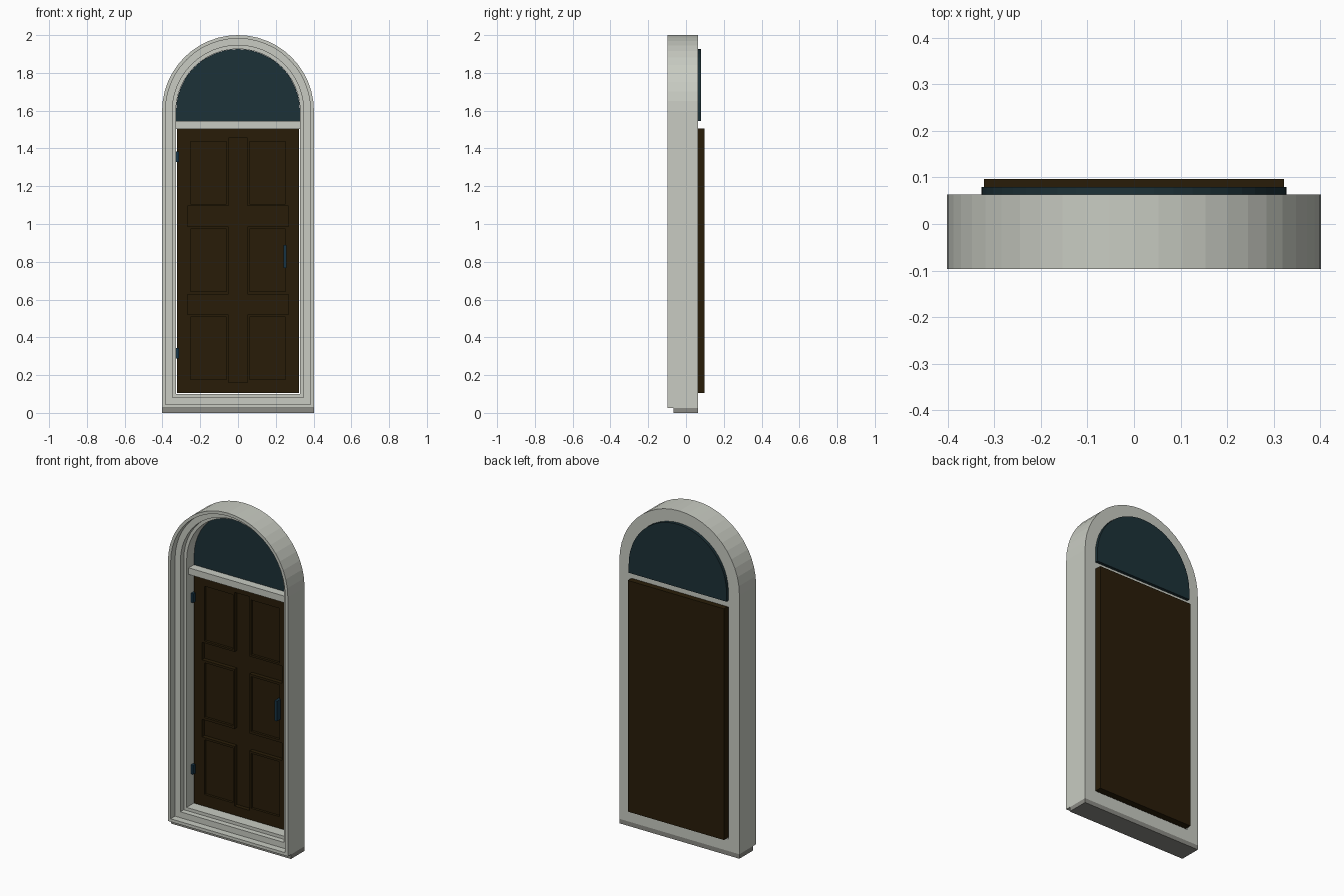
import bpy, bmesh, math

if "Cube" in bpy.data.objects:
    bpy.data.objects.remove(bpy.data.objects["Cube"])

ARCH_Z, HALF_W, BASE_Z, SEGS = 1.598, 0.402, 0.027, 24


def material(name, rgb):
    m = bpy.data.materials.new(name)
    m.diffuse_color = (*rgb, 1)
    m.use_nodes = True
    m.node_tree.nodes["Principled BSDF"].inputs["Base Color"].default_value = m.diffuse_color
    return m


STONE = material("pale_stone", (0.58, 0.60, 0.54))
SILL = material("grey_sill", (0.26, 0.26, 0.235))
WOOD = material("dark_wood", (0.022, 0.012, 0.0025))
GLASS = material("dark_glass", (0.012, 0.031, 0.039))
METAL = material("blue_metal", (0.008, 0.034, 0.060))


def finish(bm, name, mat):
    bmesh.ops.recalc_face_normals(bm, faces=bm.faces)
    mesh = bpy.data.meshes.new(name)
    bm.to_mesh(mesh)
    bm.free()
    mesh.materials.append(mat)
    ob = bpy.data.objects.new(name, mesh)
    bpy.context.collection.objects.link(ob)
    return ob


def box(name, mat, x, y, z):
    bm = bmesh.new()
    bmesh.ops.create_cube(bm, size=1)
    for v in bm.verts:
        v.co = [(a + b) / 2 + c * (b - a) for (a, b), c in zip((x, y, z), v.co)]
    return finish(bm, name, mat)


def arch(half_w, bottom):
    """Outline of an arched opening as (x, z) points."""
    pts = [(-half_w, bottom), (half_w, bottom)]
    for i in range(SEGS + 1):
        a = math.pi * i / SEGS
        pts.append((half_w * math.cos(a), ARCH_Z + half_w * math.sin(a)))
    return pts


def sweep(name, mat, rings, closed):
    """Join (outline, y) rings into a solid, either a closed ring or capped."""
    bm = bmesh.new()
    loops = [[bm.verts.new((x, y, z)) for x, z in pts] for pts, y in rings]
    pairs = list(zip(loops, loops[1:]))
    if closed:
        pairs.append((loops[-1], loops[0]))
    else:
        bm.faces.new(loops[0])
        bm.faces.new(loops[-1])
    for a, b in pairs:
        for i in range(len(a)):
            j = (i + 1) % len(a)
            bm.faces.new((a[i], a[j], b[j], b[i]))
    return finish(bm, name, mat)


def cut(target, x, depth, z):
    """Sink a rectangular recess into the front of the target."""
    cutter = box("recess_cutter", WOOD, x, (-0.05, depth), z)
    cutter.hide_render = True
    mod = target.modifiers.new("recess", "BOOLEAN")
    mod.operation, mod.solver, mod.object = "DIFFERENCE", "EXACT", cutter
    bpy.context.view_layer.objects.active = target
    bpy.ops.object.modifier_apply(modifier=mod.name)
    bpy.data.objects.remove(cutter)


# Stepped arched frame: (inset from outer edge, depth)
profile = [(0, 0.063), (0, -0.097), (0.018, -0.097), (0.018, -0.055),
           (0.054, -0.055), (0.054, -0.022), (0.073, -0.022), (0.073, 0.063)]
sweep("arched_frame", STONE,
      [(arch(HALF_W - o, BASE_Z + o), y) for o, y in profile], True)

# Sill under the frame and transom bar over the door
box("sill", SILL, (-HALF_W, HALF_W), (-0.067, 0.063), (0, BASE_Z))
box("transom_bar", STONE, (-0.329, 0.329), (-0.002, 0.062), (1.504, 1.544))

# Fanlight window
pane = arch(0.328, 1.544)
sweep("fanlight_glass", GLASS, [(pane, 0.048), (pane, 0.08)], False)

# Door slab with sunk stile, rails and panels
FACE = 0.038
door = box("door", WOOD, (-0.322, 0.322), (FACE, 0.097), (0.105, 1.506))
cut(door, (-0.05, 0.05), 0.0631, (0.16, 1.455))
for z in (0.521, 0.988):
    cut(door, (-0.268, 0.268), 0.0629, (z, z + 0.106))
for z in (0.176, 0.642, 1.106):
    for s in (-1, 1):
        cut(door, sorted((s * 0.06, s * 0.252)), 0.053, (z, z + 0.332))

# Hinges and handle
for name, z in (("lower_hinge", 0.288), ("upper_hinge", 1.328)):
    box(name, METAL, (-0.329, -0.313), (0.018, FACE + 0.015), (z, z + 0.055))
box("handle", METAL, (0.241, 0.258), (0.005, 0.055), (0.768, 0.89))
